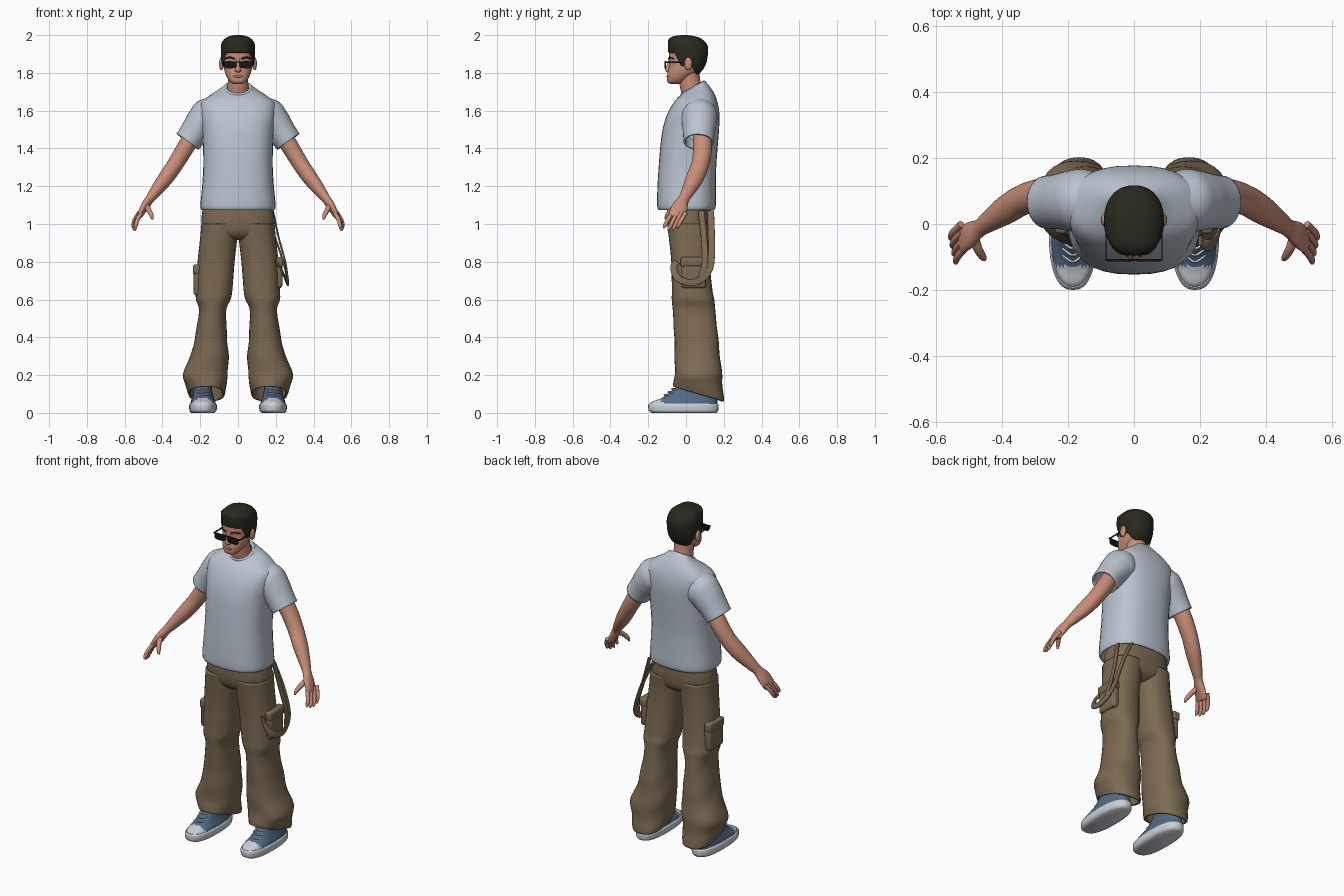
import bpy, bmesh
from math import sin, cos, pi, copysign
from mathutils import Vector

cube = bpy.data.objects.get("Cube")
if cube:
    bpy.data.objects.remove(cube)


def material(name, *rgb):
    mat = bpy.data.materials.new(name)
    mat.use_nodes = True
    mat.diffuse_color = (*rgb, 1)
    mat.node_tree.nodes["Principled BSDF"].inputs["Base Color"].default_value = (*rgb, 1)
    return mat


SKIN = material("skin", .58, .27, .19)
LIP = material("lip", .42, .16, .12)
HAIR = material("dark hair", .022, .022, .014)
SHIRT = material("pale grey cotton", .49, .55, .63)
PANTS = material("brown canvas", .2, .145, .087)
BLUE = material("blue canvas", .085, .145, .24)
RUBBER = material("white rubber", .6, .63, .68)
BLACK = material("black plastic", .008, .008, .008)
SIDES = (("left", 1), ("right", -1))
parts = []


def finish(name, bm, mat, side=1, thick=0):
    """Turn a bmesh into a named object, flipped in x for the right side."""
    for v in bm.verts:
        v.co.x *= side
    bmesh.ops.recalc_face_normals(bm, faces=bm.faces)
    mesh = bpy.data.meshes.new(name)
    bm.to_mesh(mesh)
    bm.free()
    mesh.materials.append(mat)
    obj = bpy.data.objects.new(name, mesh)
    bpy.context.collection.objects.link(obj)
    if thick:
        mod = obj.modifiers.new("thickness", "SOLIDIFY")
        mod.thickness, mod.offset = thick, -1
    parts.append(obj)
    return obj


def spline(rows, steps=5):
    """Smoothly interpolate rows of numbers."""
    rows = [Vector(r) for r in rows]
    out = []
    for i in range(len(rows) - 1):
        a, b, c, d = (rows[min(max(i + k, 0), len(rows) - 1)] for k in (-1, 0, 1, 2))
        for j in range(steps):
            t = j / steps
            out.append(b + (c - a) * (t / 2) + (a * 2 - b * 5 + c * 4 - d) * (t * t / 2)
                       + (b * 3 - a - c * 3 + d) * (t ** 3 / 2))
    return out + [rows[-1]]


def skin_rings(frames, power=2, segs=32, caps=True):
    """Bridge super-ellipse rings given as (centre, half axis, half axis)."""
    bm = bmesh.new()
    rings = []
    for centre, u, v in frames:
        ring = []
        for k in range(segs):
            c, s = cos(2 * pi * k / segs), sin(2 * pi * k / segs)
            ring.append(bm.verts.new(centre + u * copysign(abs(c) ** (2 / power), c)
                                     + v * copysign(abs(s) ** (2 / power), s)))
        rings.append(ring)
    for low, high in zip(rings, rings[1:]):
        for k in range(segs):
            n = (k + 1) % segs
            bm.faces.new((low[k], low[n], high[n], high[k]))
    if caps:
        bm.faces.new(rings[0])
        bm.faces.new(rings[-1])
    return bm


def stack(rows, **options):
    """Level rings: z, x from, x to, y front, y back, tilt."""
    frames = []
    for z, x0, x1, y0, y1, tilt in spline(rows):
        half = (y1 - y0) / 2
        frames.append((Vector(((x0 + x1) / 2, (y0 + y1) / 2, z)),
                       Vector(((x1 - x0) / 2, 0, 0)), Vector((0, half, half * tilt))))
    return skin_rings(frames, **options)


def centred(rows):
    return [(z, -w, w, y0, y1, tilt[0] if tilt else 0) for z, w, y0, y1, *tilt in rows]


def level(rows):
    return [(*r, 0) if len(r) == 5 else r for r in rows]


def tube(rows, ref=(1, 0, 0), **options):
    """Rings square to a path: x, y, z, half depth, half width towards ref."""
    path, frames = spline(rows), []
    for i, p in enumerate(path):
        t = (path[min(i + 1, len(path) - 1)] - path[max(i - 1, 0)]).to_3d().normalized()
        v = Vector(ref)
        v = (v - t * v.dot(t)).normalized()
        frames.append((p.to_3d(), t.cross(v) * p[3], v * p[4]))
    return skin_rings(frames, **options)


def ball(centre, size):
    bm = bmesh.new()
    bmesh.ops.create_uvsphere(bm, u_segments=20, v_segments=12, radius=1)
    for v in bm.verts:
        v.co = Vector(centre) + v.co * Vector(size)
    return bm


def box(centre, size, bevel=0):
    bm = bmesh.new()
    bmesh.ops.create_cube(bm, size=1)
    for v in bm.verts:
        v.co = Vector(centre) + v.co * Vector(size)
    if bevel:
        bmesh.ops.bevel(bm, geom=bm.edges[:], offset=bevel, segments=3, profile=.5, affect="EDGES")
    return bm


# Head and neck
finish("head", stack(centred([
    (1.742, .022, -.085, -.03), (1.752, .042, -.098, -.01), (1.78, .06, -.1, .03),
    (1.81, .071, -.096, .07), (1.85, .077, -.087, .09), (1.89, .078, -.091, .1),
    (1.93, .074, -.082, .095), (1.97, .04, -.04, .05)]), power=2.3), SKIN)
finish("neck", stack(centred([
    (1.64, .085, -.01, .12), (1.7, .06, -.022, .09, .3), (1.75, .054, -.034, .075, .2),
    (1.83, .056, -.04, .07)])), SKIN)
finish("nose", stack(centred([
    (1.803, .008, -.1, -.08), (1.81, .017, -.108, -.08), (1.82, .015, -.111, -.08),
    (1.85, .009, -.099, -.08), (1.88, .008, -.09, -.08)])), SKIN)
finish("mouth", ball((0, -.095, 1.782), (.026, .008, .008)), LIP)


# Hair, with its lower edge following the hairline
def hairline(y):
    marks = ((-1, 1.905), (-.06, 1.905), (-.025, 1.835), (.03, 1.835), (.055, 1.79), (1, 1.79))
    for (a, za), (b, zb) in zip(marks, marks[1:]):
        if y <= b:
            return za + (zb - za) * (y - a) / (b - a)


hair = stack(centred([
    (1.79, .068, -.08, .055), (1.797, .083, -.093, .072), (1.84, .089, -.096, .103),
    (1.9, .091, -.096, .116), (1.95, .086, -.092, .112), (1.985, .06, -.07, .074),
    (1.998, .025, -.035, .02), (2, .004, -.012, -.004)]), power=2.2, segs=48)
bmesh.ops.delete(hair, geom=[f for f in hair.faces if len(f.verts) > 4 and f.calc_center_median().z < 1.8],
                 context="FACES_ONLY")
for v in hair.verts:
    edge = hairline(v.co.y)
    v.co.z = edge + (v.co.z - 1.79) / .21 * (2 - edge)
finish("hair", hair, HAIR)

# Sunglasses
finish("glasses_bar", box((0, -.109, 1.858), (.172, .006, .007)), BLACK)
for side, s in SIDES:
    finish(side + "_lens", tube([(.043, -.113, 1.843, .036, .019), (.043, -.107, 1.843, .036, .019)],
                                ref=(0, 0, 1), power=3), BLACK, s)
    finish(side + "_temple", box((.085, -.045, 1.856), (.004, .13, .007)), BLACK, s)
    finish(side + "_ear", ball((.088, .012, 1.848), (.012, .021, .034)), SKIN, s)
    finish(side + "_brow", tube([(.018, -.091, 1.875, .004, .004), (.045, -.087, 1.882, .004, .004),
                                 (.066, -.066, 1.876, .004, .003)], ref=(0, 0, 1), segs=8), HAIR, s)

# Shirt
finish("shirt_body", stack(centred([
    (1.075, .193, -.146, .15), (1.1, .199, -.153, .158), (1.2, .19, -.151, .158),
    (1.3, .184, -.145, .16), (1.4, .185, -.137, .167), (1.5, .19, -.124, .175),
    (1.58, .2, -.1, .177), (1.64, .196, -.067, .168), (1.68, .15, -.042, .15, .1),
    (1.71, .095, -.026, .12, .35), (1.725, .07, -.02, .1, .55)]), power=2.5, caps=False), SHIRT, 1, .012)
bpy.ops.mesh.primitive_torus_add(major_segments=36, minor_segments=10, major_radius=.066,
                                 minor_radius=.009, location=(0, .037, 1.718), rotation=(.52, 0, 0))
collar = bpy.context.object
collar.name = "collar"
collar.data.materials.append(SHIRT)
parts.append(collar)

# Sleeves, arms and hands
for side, s in SIDES:
    finish(side + "_sleeve", tube([
        (.1, .07, 1.62, .07, .07), (.15, .07, 1.575, .095, .098), (.19, .07, 1.535, .092, .09),
        (.23, .068, 1.485, .084, .078), (.267, .066, 1.435, .08, .072)],
        caps=False), SHIRT, s, .01)
    finish(side + "_arm", tube([
        (.22, .08, 1.5, .045, .045), (.275, .088, 1.41, .05, .046), (.333, .075, 1.315, .047, .043),
        (.385, .045, 1.24, .046, .04), (.44, .008, 1.168, .034, .03), (.467, -.012, 1.132, .029, .023),
        (.495, -.032, 1.09, .042, .021), (.517, -.046, 1.05, .044, .015),
        (.523, -.05, 1.035, .038, .01)]), SKIN, s)
    for i, finger in enumerate(("index", "middle", "ring", "little")):
        y, drop = -.083 + .024 * i, .012 * (i in (1, 2))
        finish(f"{side}_{finger}_finger", tube([
            (.512 + .004 * i, y + .01, 1.06, .011, .011),
            (.533 + .005 * i, y - .014, 1.02 - drop, .011, .011),
            (.54 + .005 * i, y - .03, .99 - drop, .009, .009),
            (.539 + .005 * i, y - .036, .978 - drop, .004, .004)], segs=12), SKIN, s)
    finish(side + "_thumb", tube([
        (.49, -.03, 1.1, .018, .017), (.473, -.075, 1.075, .014, .014),
        (.458, -.1, 1.045, .011, .011), (.453, -.108, 1.025, .005, .005)], segs=12), SKIN, s)

# Trousers
finish("trouser_hips", stack(centred([
    (.915, .05, -.05, .08), (.945, .16, -.085, .118), (1, .194, -.1, .132),
    (1.1, .184, -.1, .13)]), power=2.4), PANTS)
for side, s in SIDES:
    leg = stack(level([
        (1, -.005, .194, -.1, .132), (.92, .004, .201, -.09, .125), (.8, .018, .214, -.078, .125),
        (.65, .03, .222, -.075, .14), (.6, .04, .222, -.075, .15), (.54, .062, .207, -.07, .155),
        (.4, .058, .228, -.062, .17), (.3, .05, .252, -.06, .18), (.21, .054, .292, -.06, .19),
        (.15, .062, .277, -.065, .195, -.1), (.1, .07, .262, -.068, .2, -.3)]), power=2.3, caps=False)
    for v in leg.verts:
        fold = .004 * sin(v.co.z * 42 + v.co.y * 25) * max(0, .7 - v.co.z)
        v.co.x += fold * copysign(1, v.co.x - .15)
        v.co.y += fold
    finish(side + "_trouser_leg", leg, PANTS, s, .012)
    height = .7 if s < 0 else .74
    finish(side + "_pocket", box((.212, .04, height), (.045, .13, .16), .015), PANTS, s)
    finish(side + "_pocket_flap", box((.216, .04, height + .06), (.046, .138, .05), .01), PANTS, s)

# Hanging strap on the left hip
finish("hanging_strap", tube([
    (.13, .13, 1.07, .018, .005), (.195, .135, .93, .018, .005), (.245, .13, .78, .018, .005),
    (.262, .085, .71, .018, .005), (.264, .02, .69, .018, .005), (.25, -.045, .715, .018, .005),
    (.222, -.065, .77, .018, .005), (.2, -.05, .8, .018, .005)], power=4, segs=16), PANTS)
finish("strap_return", tube([
    (.185, .08, 1.07, .016, .005), (.215, .095, .93, .016, .005), (.25, .1, .8, .016, .005),
    (.262, .08, .72, .016, .005)], power=4, segs=16), PANTS)

# Shoes
for side, s in SIDES:
    finish(side + "_sole", stack(level([
        (0, .125, .247, -.18, .16), (.012, .114, .257, -.197, .17), (.04, .112, .258, -.2, .172),
        (.05, .118, .252, -.194, .166)]), power=2.5), RUBBER, s)
    shoe = finish(side + "_shoe_upper", stack(level([
        (.04, .116, .254, -.196, .168), (.058, .12, .25, -.182, .167), (.072, .125, .246, -.145, .165),
        (.09, .131, .24, -.11, .162), (.12, .137, .234, -.072, .155), (.16, .141, .23, -.035, .145)]),
        power=2.4), BLUE, s)
    shoe.data.materials.append(RUBBER)
    for face in shoe.data.polygons:
        face.material_index = int(face.center.y < -.128)
    for i in range(4):
        y, z = -.115 + .02 * i, .09 + .016 * i
        finish(f"{side}_lace_{i + 1}", tube([
            (.155, y + .022, z + .006, .004, .004), (.185, y, z + .004, .004, .004),
            (.217, y + .022, z - .002, .004, .004)], ref=(0, 0, 1), segs=8), RUBBER, s)

# Smooth shading with sharp hems and edges
bpy.ops.object.select_all(action="DESELECT")
for obj in parts:
    obj.select_set(True)
bpy.context.view_layer.objects.active = parts[0]
bpy.ops.object.shade_smooth_by_angle(angle=.8)
